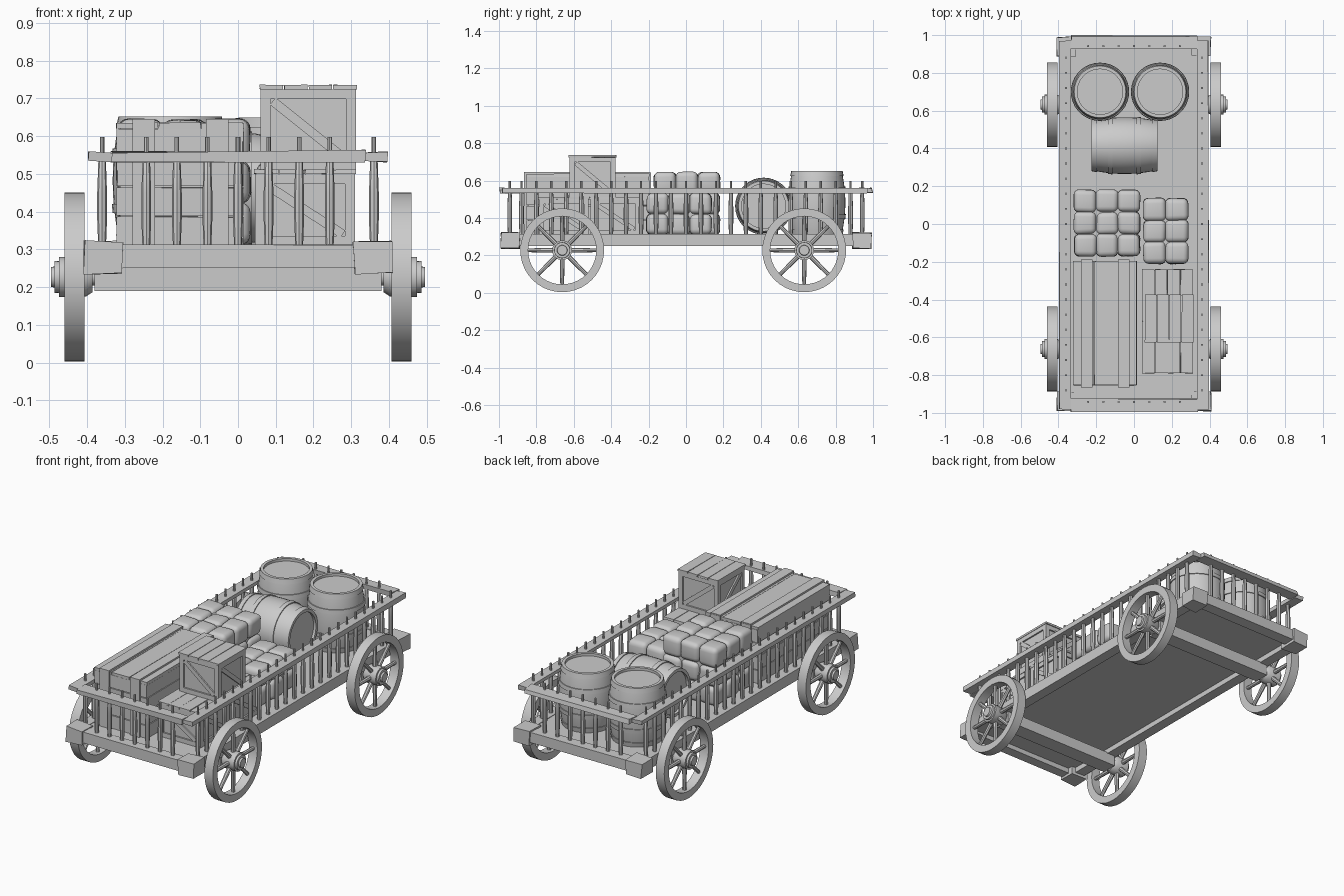
import bpy, bmesh, math, random
from mathutils import Matrix, Vector, Euler

if "Cube" in bpy.data.objects:
    bpy.data.objects.remove(bpy.data.objects["Cube"])

random.seed(4)


def finish(bm, name, angle=35):
    bmesh.ops.recalc_face_normals(bm, faces=bm.faces)
    me = bpy.data.meshes.new(name)
    bm.to_mesh(me)
    bm.free()
    for p in me.polygons:
        p.use_smooth = True
    me.set_sharp_from_angle(angle=math.radians(angle))
    ob = bpy.data.objects.new(name, me)
    bpy.context.collection.objects.link(ob)
    return ob


def box(bm, x0, x1, y0, y1, z0, z1, rot=(0, 0, 0), jit=0.0, bevel=0.0, seg=1):
    m = (Matrix.Translation(((x0 + x1) / 2, (y0 + y1) / 2, (z0 + z1) / 2))
         @ Euler(rot).to_matrix().to_4x4()
         @ Matrix.Diagonal((x1 - x0, y1 - y0, z1 - z0, 1)))
    vs = bmesh.ops.create_cube(bm, size=1, matrix=m)['verts']
    for v in vs:
        v.co += Vector([random.uniform(-jit, jit) for _ in range(3)])
    if bevel:
        es = list({e for v in vs for e in v.link_edges})
        bmesh.ops.bevel(bm, geom=es, offset=bevel, segments=seg, profile=0.5, affect='EDGES')


def lathe(bm, profile, loc, axis='Z', n=24):
    # profile is a list of (radius, height along axis); radius 0 closes an end
    rot = Matrix.Rotation(math.pi / 2, 4, 'Y') if axis == 'X' else Matrix()
    m = Matrix.Translation(loc) @ rot
    rings = []
    for r, h in profile:
        if r == 0:
            rings.append([bm.verts.new(m @ Vector((0, 0, h)))])
        else:
            rings.append([bm.verts.new(m @ Vector((r * math.cos(t), r * math.sin(t), h)))
                          for t in (2 * math.pi * i / n for i in range(n))])
    for a, b in zip(rings, rings[1:]):
        for i in range(n):
            j = (i + 1) % n
            q = [a[i % len(a)], a[j % len(a)], b[j % len(b)], b[i % len(b)]]
            bm.faces.new(list(dict.fromkeys(q)))


# Bed: floor, long side beams, end beams with heavy corner blocks
bm = bmesh.new()
box(bm, -0.34, 0.34, -0.95, 0.95, 0.28, 0.31)
finish(bm, "bed_floor")
bm = bmesh.new()
for s in (-1, 1):
    box(bm, s * 0.36 - 0.03, s * 0.36 + 0.03, -0.95, 0.95, 0.25, 0.313)
    box(bm, -0.37, 0.37, s * 0.95 - 0.03, s * 0.95 + 0.03, 0.252, 0.315, jit=0.004)
    for t in (-1, 1):
        box(bm, s * 0.357 - 0.05, s * 0.357 + 0.05, t * 0.94 - 0.05, t * 0.94 + 0.05,
            0.237, 0.321, jit=0.004)
finish(bm, "bed_frame")

# Upper rails
bm = bmesh.new()
for s in (-1, 1):
    box(bm, s * 0.365 - 0.03, s * 0.365 + 0.03, -0.98, 0.97, 0.533, 0.558, jit=0.003)
    box(bm, -0.335, 0.335, s * 0.962 - 0.034, s * 0.962 + 0.034, 0.532, 0.56, jit=0.005)
finish(bm, "top_rails")

# Turned spindles, pegged through the rails
bm = bmesh.new()
spindle = [(0, 0.3), (0.010, 0.3), (0.013, 0.38), (0.013, 0.45), (0.010, 0.535),
           (0.006, 0.54), (0.006, 0.598), (0, 0.598)]
for s in (-1, 1):
    for i in range(23):
        lathe(bm, spindle, (s * 0.36, -0.88 + 0.08 * i, 0), n=8)
    for i in range(7):
        lathe(bm, spindle, (-0.243 + 0.081 * i, s * 0.942, 0), n=8)
finish(bm, "spindles")

# Wheels and axles
CZ = 0.227
for wy, end in ((-0.662, "front"), (0.632, "rear")):
    bm = bmesh.new()
    box(bm, -0.38, 0.38, wy - 0.045, wy + 0.045, 0.19, 0.255)
    lathe(bm, [(0, -0.42), (0.022, -0.42), (0.022, 0.42), (0, 0.42)], (0, wy, CZ), 'X', 12)
    finish(bm, end + "_axle")
    for s, side in ((-1, "left"), (1, "right")):
        bm = bmesh.new()
        c = (s * 0.433, wy, CZ)
        lathe(bm, [(0.182, -0.027), (0.224, -0.027), (0.224, 0.027), (0.182, 0.027),
                   (0.182, -0.027)], c, 'X', 40)
        hub = [(0, -0.048), (0.04, -0.048), (0.052, -0.03), (0.053, 0.041), (0.043, 0.041),
               (0.042, 0.053), (0.028, 0.053), (0.026, 0.063), (0, 0.063)]
        lathe(bm, [(r, s * h) for r, h in hub], c, 'X', 20)
        for k in range(8):
            m = (Matrix.Translation(c) @ Matrix.Rotation(k * math.pi / 4, 4, 'X')
                 @ Matrix.Translation((0, 0, 0.115)))
            bmesh.ops.create_cone(bm, cap_ends=True, segments=8, radius1=0.013,
                                  radius2=0.010, depth=0.15, matrix=m)
        finish(bm, f"{end}_{side}_wheel")


# Barrels: bulging staves, raised hoops, recessed heads
def barrel(name, loc, axis, h=0.17, r=0.152):
    bm = bmesh.new()

    def rad(z):
        return r - 0.02 * (z / h) ** 2
    prof = [(0, -h + 0.015), (rad(h) - 0.012, -h + 0.015), (rad(h) - 0.012, -h)]
    prof += [(rad(z), z) for z in (-h + 2 * h * i / 14 for i in range(15))]
    prof += [(rad(h) - 0.012, h), (rad(h) - 0.012, h - 0.015), (0, h - 0.015)]
    lathe(bm, prof, loc, axis, 36)
    for a, b in ((-1, -0.84), (-0.5, -0.36), (0.36, 0.5), (0.84, 1)):
        a, b = a * h, b * h
        lathe(bm, [(rad(a) - 0.004, a), (rad(a) + 0.005, a), (rad(b) + 0.005, b),
                   (rad(b) - 0.004, b), (rad(a) - 0.004, a)], loc, axis, 36)
    finish(bm, name, 30)


barrel("upright_barrel_left", (-0.18, 0.70, 0.482), 'Z')
barrel("upright_barrel_right", (0.138, 0.70, 0.480), 'Z')
barrel("lying_barrel", (-0.05, 0.415, 0.463), 'X', h=0.175, r=0.15)


# Bales: bulging cells between tight cords
def bale(name, x0, y0, z0, size, cells):
    bm = bmesh.new()
    d = [size[i] / cells[i] for i in range(3)]
    box(bm, x0 + .018, x0 + size[0] - .018, y0 + .018, y0 + size[1] - .018,
        z0 + .018, z0 + size[2] - .018)
    for i in range(cells[0]):
        for j in range(cells[1]):
            for k in range(cells[2]):
                x, y, z = x0 + i * d[0], y0 + j * d[1], z0 + k * d[2]
                box(bm, x - .002, x + d[0] + .002, y - .002, y + d[1] + .002,
                    z, z + d[2] + .002, jit=0.004, bevel=0.028, seg=4)
    finish(bm, name, 50)


bale("large_bale", -0.315, -0.17, 0.31, (0.345, 0.35, 0.333), (3, 3, 3))
bale("small_bale", 0.05, -0.21, 0.31, (0.235, 0.345, 0.22), (2, 3, 2))


# Crates: recessed panels, edge frames, diagonal braces, planked lids
def crate(name, x0, x1, y0, y1, z0, z1):
    bm = bmesh.new()
    f, t = 0.026, 0.009
    zt = z1 - 0.012
    box(bm, x0 + t, x1 - t, y0 + t, y1 - t, z0, zt)
    cx, cy, cz = (x0 + x1) / 2, (y0 + y1) / 2, (z0 + zt) / 2
    for ya in (y0, y1 - t):
        for xa in (x0, x1 - f):
            box(bm, xa, xa + f, ya, ya + t, z0, zt)
        for za in (z0, zt - f):
            box(bm, x0 + f, x1 - f, ya, ya + t, za, za + f)
        w, h = x1 - x0 - 2 * f, zt - z0 - 2 * f
        L = math.hypot(w, h) / 2 - 0.008
        box(bm, cx - L, cx + L, ya + .001, ya + t, cz - .012, cz + .012, rot=(0, math.atan2(h, w), 0))
    for xa in (x0, x1 - t):
        for ya in (y0 + t, y1 - f):
            box(bm, xa, xa + t, ya, ya + f - t, z0, zt)
        for za in (z0, zt - f):
            box(bm, xa, xa + t, y0 + f, y1 - f, za, za + f)
        w, h = y1 - y0 - 2 * f, zt - z0 - 2 * f
        L = math.hypot(w, h) / 2 - 0.008
        box(bm, xa + .001, xa + t, cy - L, cy + L, cz - .012, cz + .012, rot=(-math.atan2(h, w), 0, 0))
    d = (x1 - x0 + 0.008) / 4
    for i in range(4):
        xa = x0 - 0.004 + i * d
        box(bm, xa + .0015, xa + d - .0015, y0 - .005, y1 + .005, zt, z1, jit=0.001)
    finish(bm, name)


crate("lower_crate_front", 0.045, 0.31, -0.785, -0.52, 0.31, 0.512)
crate("lower_crate_rear", 0.045, 0.31, -0.51, -0.245, 0.31, 0.512)
crate("upper_crate", 0.06, 0.312, -0.622, -0.378, 0.512, 0.736)

# Long chest: planked walls and lid with battens over the top and ends
bm = bmesh.new()
box(bm, -0.312, 0.005, -0.845, -0.205, 0.31, 0.62)
for i in range(4):
    za = 0.31 + i * 0.078
    for xa in (-0.322, 0.005):
        box(bm, xa, xa + 0.01, -0.85, -0.2, za + .002, za + 0.076, jit=0.001)
    for ya in (-0.853, -0.205):
        box(bm, -0.32, 0.013, ya, ya + 0.008, za + .002, za + 0.076, jit=0.001)
for i in range(3):
    xa = -0.324 + i * 0.1133
    box(bm, xa + .001, xa + 0.112, -0.853, -0.197, 0.62, 0.636, jit=0.001)
for xa in (-0.28, -0.085):
    box(bm, xa, xa + 0.06, -0.865, -0.19, 0.636, 0.646)
    for ya in (-0.865, -0.2):
        box(bm, xa, xa + 0.06, ya, ya + 0.012, 0.312, 0.64)
finish(bm, "long_chest")
